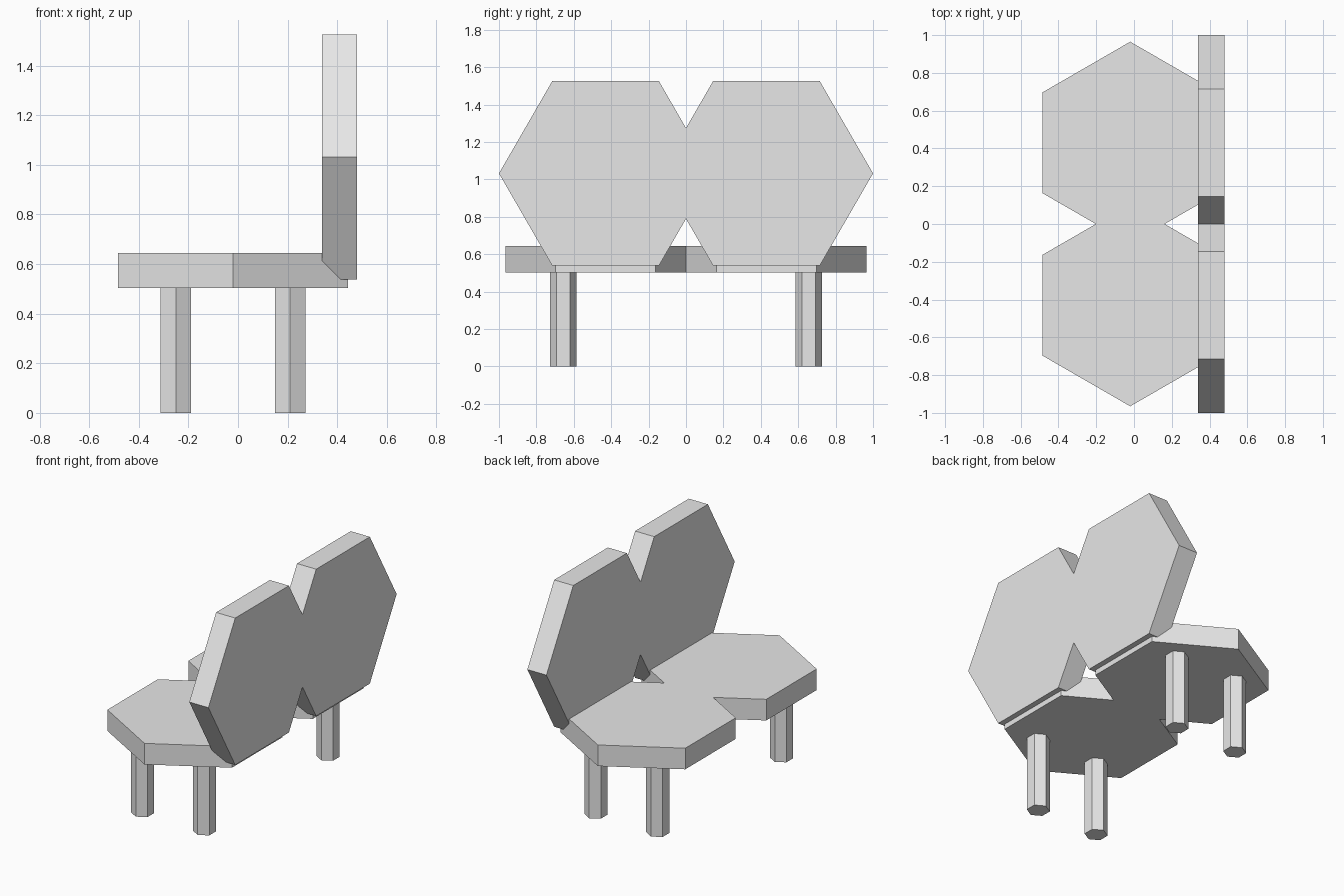
import bpy
import bmesh
from math import sqrt
from mathutils import Vector

cube = bpy.data.objects.get("Cube")
if cube:
    bpy.data.objects.remove(cube, do_unlink=True)

grey = bpy.data.materials.new("light_grey")
grey.use_nodes = True
grey.diffuse_color = (0.8, 0.8, 0.8, 1)
grey.node_tree.nodes["Principled BSDF"].inputs["Base Color"].default_value = (0.8, 0.8, 0.8, 1)


def prism(name, outline, depth):
    """Extrude a closed 3D outline along the depth vector."""
    bm = bmesh.new()
    face = bm.faces.new([bm.verts.new(p) for p in outline])
    side = bmesh.ops.extrude_face_region(bm, geom=[face])
    moved = [v for v in side["geom"] if isinstance(v, bmesh.types.BMVert)]
    bmesh.ops.translate(bm, verts=moved, vec=Vector(depth))
    bmesh.ops.recalc_face_normals(bm, faces=bm.faces)
    mesh = bpy.data.meshes.new(name)
    bm.to_mesh(mesh)
    bm.free()
    mesh.materials.append(grey)
    obj = bpy.data.objects.new(name, mesh)
    bpy.context.collection.objects.link(obj)
    return obj


def twin_hexagon(radius, centre):
    """Outline of two overlapping hexagons side by side, as (along, across)."""
    apothem = radius * sqrt(3) / 2
    notch = (radius - centre) * sqrt(3)
    half = radius / 2
    right = [(centre - half, apothem), (centre + half, apothem), (centre + radius, 0),
             (centre + half, -apothem), (centre - half, -apothem)]
    left = [(-a, -b) for a, b in right]
    valley = apothem - (centre - half) / sqrt(3) * 3
    return right + [(0, -valley)] + left + [(0, valley)]


def seat_outline(radius, centre):
    return twin_hexagon(radius, centre)


# Seat: flat twin hexagon
SEAT_X, SEAT_BOTTOM, SEAT_THICK = -0.02, 0.503, 0.142
prism("seat", [(SEAT_X + b, a, SEAT_BOTTOM) for a, b in twin_hexagon(0.535, 0.43)],
      (0, 0, SEAT_THICK))

# Backrest: upright twin hexagon, sunk into the seat edge
prism("backrest", [(0.338, a, 1.032 + b) for a, b in twin_hexagon(0.57, 0.43)],
      (0.142, 0, 0))

# Legs: hexagonal posts
LEG_R = 0.071
LEG_A = LEG_R * sqrt(3) / 2
hexagon = [(0, LEG_R), (LEG_A, LEG_R / 2), (LEG_A, -LEG_R / 2),
           (0, -LEG_R), (-LEG_A, -LEG_R / 2), (-LEG_A, LEG_R / 2)]
for x_name, x in (("front", SEAT_X - 0.23), ("rear", SEAT_X + 0.23)):
    for y_name, y in (("near", -0.657), ("far", 0.657)):
        prism(f"{x_name}_{y_name}_leg", [(x + dx, y + dy, 0) for dx, dy in hexagon],
              (0, 0, SEAT_BOTTOM))
